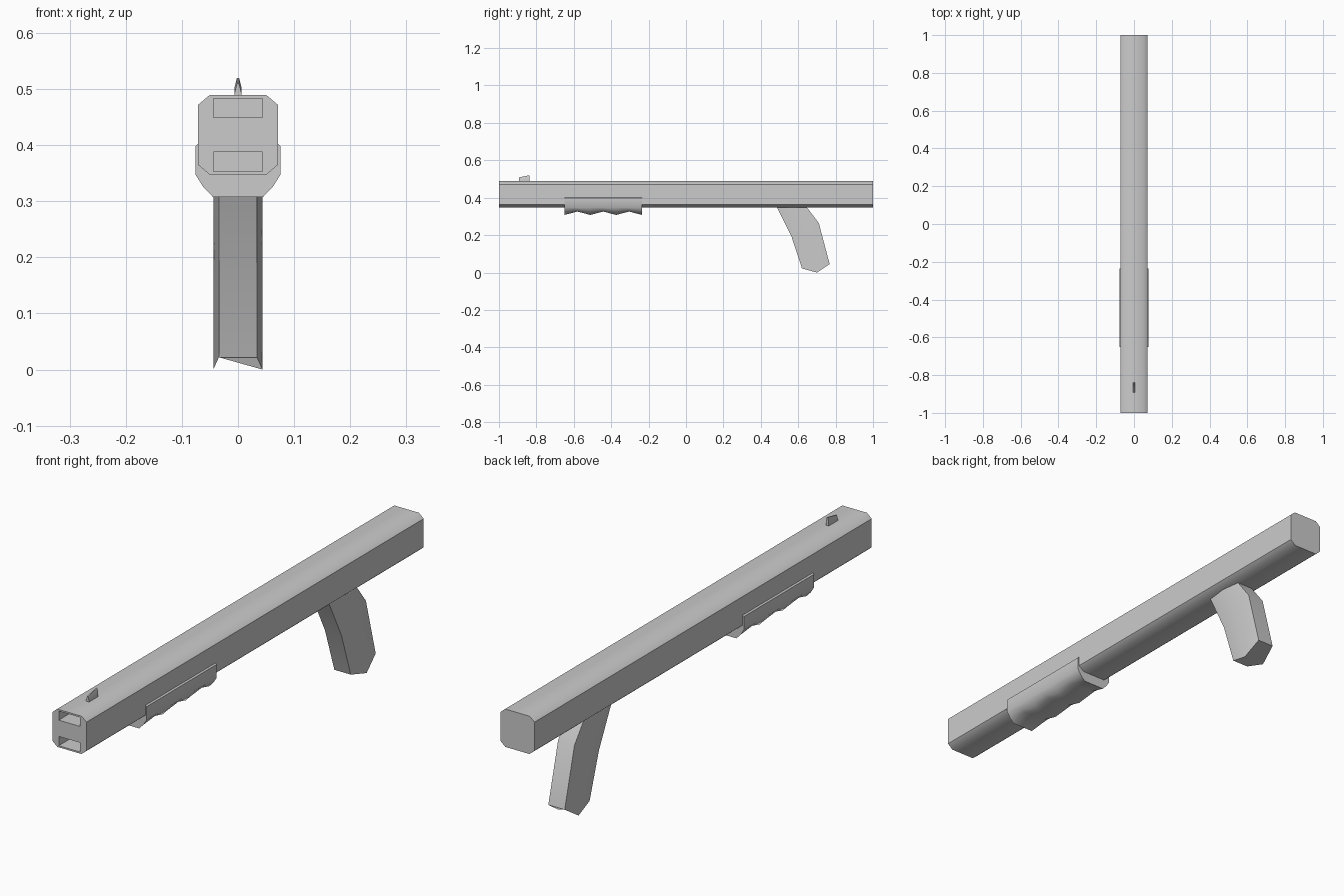
import bpy, bmesh, math

if "Cube" in bpy.data.objects:
    bpy.data.objects.remove(bpy.data.objects["Cube"])


def loft(name, rings, angle=45):
    """Skin a list of equal-length closed rings and cap both ends."""
    bm = bmesh.new()
    loops = [[bm.verts.new(p) for p in ring] for ring in rings]
    n = len(loops[0])
    for a, b in zip(loops, loops[1:]):
        for i in range(n):
            j = (i + 1) % n
            bm.faces.new((a[i], a[j], b[j], b[i]))
    bm.faces.new(loops[0])
    bm.faces.new(loops[-1])
    bmesh.ops.recalc_face_normals(bm, faces=bm.faces)
    mesh = bpy.data.meshes.new(name)
    bm.to_mesh(mesh)
    bm.free()
    obj = bpy.data.objects.new(name, mesh)
    bpy.context.collection.objects.link(obj)
    smooth(obj, angle)
    return obj


def smooth(obj, angle):
    bpy.ops.object.select_all(action='DESELECT')
    obj.select_set(True)
    bpy.context.view_layer.objects.active = obj
    bpy.ops.object.shade_smooth_by_angle(angle=math.radians(angle))


def section(half, y):
    """Mirror a right-hand (x, z) profile into a closed ring at depth y."""
    return [(x, y, z) for x, z in half] + [(-x, y, z) for x, z in reversed(half)]


# Long chamfered body
half = [(0.051, 0.489), (0.071, 0.472), (0.071, 0.365), (0.050, 0.347)]
body = loft("body", [section(half, -1), section(half, 1)])

# Two rectangular openings in the front end
for z0, z1 in ((0.449, 0.483), (0.353, 0.388)):
    slot = [(0.044, z1), (0.044, z0)]
    cutter = loft("slot_cutter", [section(slot, -1.1), section(slot, -0.85)])
    cutter.hide_render = True
    mod = body.modifiers.new("slot", 'BOOLEAN')
    mod.operation = 'DIFFERENCE'
    mod.solver = 'EXACT'
    mod.object = cutter
    bpy.context.view_layer.objects.active = body
    bpy.ops.object.modifier_apply(modifier=mod.name)
    bpy.data.objects.remove(cutter)
smooth(body, 45)

# Sliding fore grip with a rippled underside
rings = []
for i in range(7):
    y = -0.65 + 0.415 * i / 6
    lift = 0.018 * (i % 2)
    rings.append(section([(0.069, 0.404), (0.076, 0.398), (0.076, 0.348),
                          (0.063, 0.327 + lift * 0.4),
                          (0.045, 0.308 + lift)], y))
loft("fore_grip", rings)

# Hexagonal pistol grip: (front y, z), (middle y, z), (back y, z) per ring
rings = []
for f, m, b in (((0.475, 0.37), (0.56, 0.37), (0.63, 0.37)),
                ((0.485, 0.35), (0.57, 0.35), (0.645, 0.35)),
                ((0.565, 0.19), (0.64, 0.23), (0.71, 0.265)),
                ((0.62, 0.022), (0.70, 0.0), (0.768, 0.045))):
    right = [(0.034, *f), (0.044, *m), (0.034, *b)]
    rings.append(right + [(-x, y, z) for x, y, z in reversed(right)])
loft("pistol_grip", rings)

# Tapered front sight
rings = []
for y, top in ((-0.892, 0.509), (-0.838, 0.520)):
    rings.append(section([(0.002, top), (0.006, top - 0.016), (0.006, 0.484)], y))
loft("front_sight", rings, 20)
